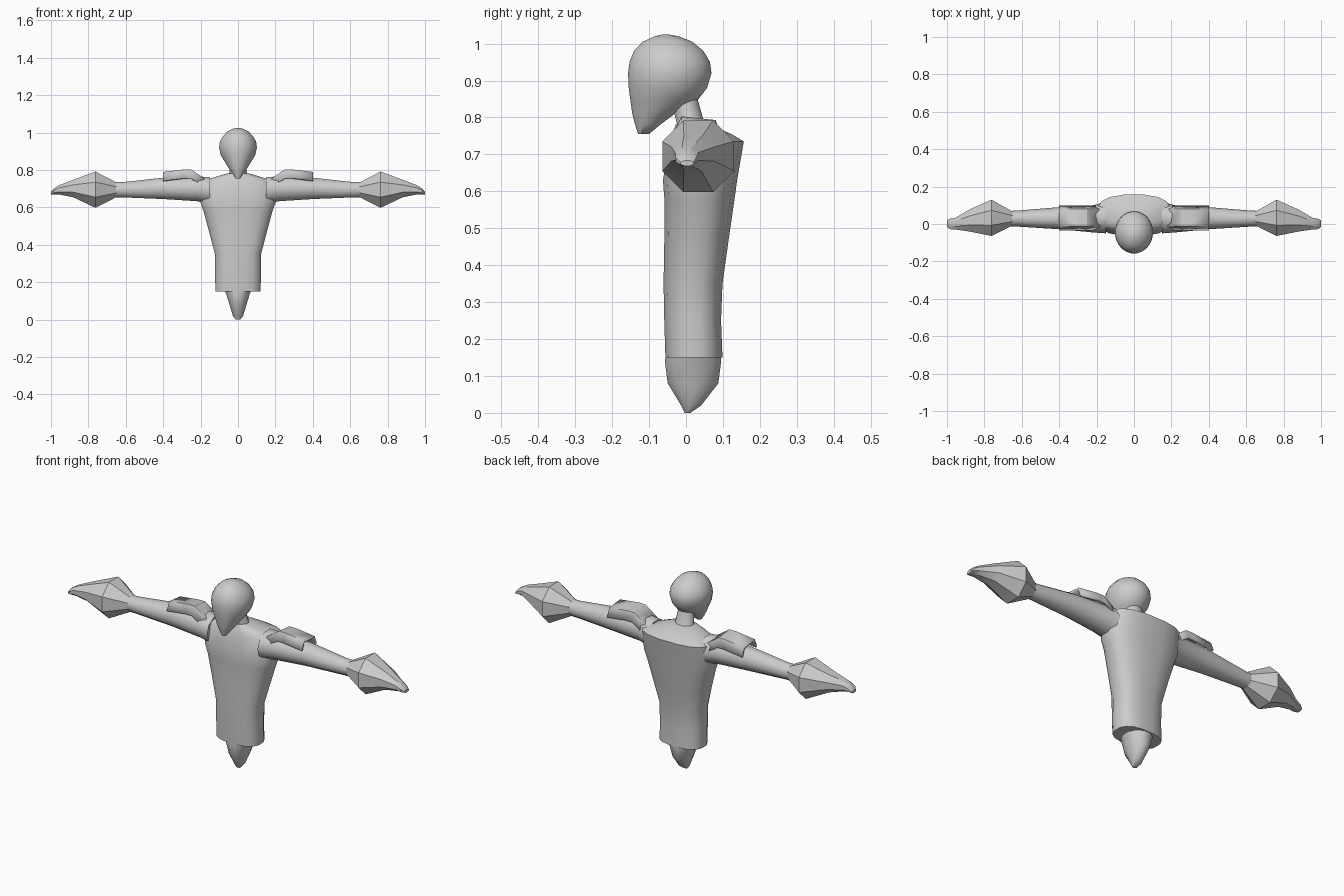
import bpy, bmesh, math


def finish(name, bm, angle=40, mirror=False):
    bmesh.ops.recalc_face_normals(bm, faces=bm.faces)
    me = bpy.data.meshes.new(name)
    bm.to_mesh(me)
    bm.free()
    me.shade_smooth()
    me.set_sharp_from_angle(angle=math.radians(angle))
    ob = bpy.data.objects.new(name, me)
    bpy.context.collection.objects.link(ob)
    if mirror:
        mod = ob.modifiers.new("mirror", 'MIRROR')
        mod.use_mirror_merge = False
    return ob


def loft(name, rings, n, power=2.0, along_x=False, angle=40):
    """Ring: (position, half width or (lo, hi), (y lo, y hi)); capped ends."""
    bm = bmesh.new()
    loops = []
    for pos, w, y in rings:
        lo, hi = w if isinstance(w, tuple) else (-w, w)
        loop = []
        for i in range(n):
            a = 2 * math.pi * (i + 0.5) / n
            c, s = math.cos(a), math.sin(a)
            c = math.copysign(abs(c) ** (2 / power), c)
            s = math.copysign(abs(s) ** (2 / power), s)
            u = (lo + hi) / 2 + c * (hi - lo) / 2
            v = (y[0] + y[1]) / 2 + s * (y[1] - y[0]) / 2
            loop.append(bm.verts.new((pos, v, u) if along_x else (u, v, pos)))
        loops.append(loop)
    for a, b in zip(loops, loops[1:]):
        for i in range(n):
            j = (i + 1) % n
            bm.faces.new((a[i], a[j], b[j], b[i]))
    bm.faces.new(loops[0])
    bm.faces.new(loops[-1])
    return finish(name, bm, angle, along_x)


# Head with pointed jaw
loft("head", [
    (0.755, 0.012, (-0.13, -0.10)), (0.78, 0.03, (-0.138, -0.07)),
    (0.81, 0.05, (-0.146, -0.03)), (0.85, 0.075, (-0.152, 0.035)),
    (0.88, 0.093, (-0.156, 0.058)), (0.92, 0.102, (-0.158, 0.07)),
    (0.95, 0.098, (-0.154, 0.066)), (0.98, 0.082, (-0.142, 0.048)),
    (1.005, 0.058, (-0.118, 0.018)), (1.02, 0.03, (-0.085, -0.02)),
    (1.025, 0.008, (-0.063, -0.048))], 24, angle=60)

# Neck
loft("neck", [(0.73, 0.075, (-0.03, 0.08)), (0.78, 0.05, (-0.025, 0.052)),
              (0.86, 0.04, (-0.045, 0.03))], 12)

# Jacket body, widening to the shoulders with a ridge across the upper back
loft("torso", [
    (0.15, 0.123, (-0.057, 0.10)), (0.25, 0.124, (-0.06, 0.096)),
    (0.35, 0.125, (-0.062, 0.10)), (0.47, 0.157, (-0.06, 0.117)),
    (0.58, 0.187, (-0.06, 0.133)), (0.63, 0.205, (-0.064, 0.14)),
    (0.735, 0.20, (-0.045, 0.158)), (0.755, 0.15, (-0.038, 0.125)),
    (0.782, 0.06, (-0.028, 0.06))], 16, power=2.6)

# Tapered lower body
loft("pelvis", [
    (0.0, 0.012, (-0.004, 0.012)), (0.02, 0.028, (-0.014, 0.042)),
    (0.08, 0.047, (-0.052, 0.09)), (0.14, 0.066, (-0.06, 0.098)),
    (0.17, 0.08, (-0.055, 0.096))], 12)

# Upper arms
loft("arm", [
    (0.15, (0.615, 0.765), (-0.05, 0.12)), (0.22, (0.63, 0.77), (-0.045, 0.10)),
    (0.40, (0.642, 0.762), (-0.028, 0.09)), (0.62, (0.652, 0.737), (-0.014, 0.072)),
    (0.67, (0.652, 0.737), (-0.012, 0.07))], 10, along_x=True)

# Flared cuffs narrowing into the hands
loft("cuff", [
    (0.65, (0.652, 0.737), (-0.012, 0.07)), (0.762, (0.59, 0.80), (-0.072, 0.138)),
    (0.88, (0.65, 0.752), (-0.045, 0.082)), (0.955, (0.667, 0.722), (-0.032, 0.036)),
    (0.985, (0.668, 0.702), (-0.03, 0.03)), (1.0, (0.668, 0.684), (-0.016, 0.022))],
    8, along_x=True, angle=30)

# Shoulder plates draped over the arms
bm = bmesh.new()
rows = []
for x, z in ((0.18, 0.755), (0.25, 0.803), (0.29, 0.803), (0.40, 0.79)):
    rows.append([bm.verts.new((x, y, z + d)) for y, d in
                 ((-0.034, -0.045), (-0.012, 0.0), (0.08, -0.01), (0.098, -0.055))])
for a, b in zip(rows, rows[1:]):
    for i in range(3):
        bm.faces.new((a[i], b[i], b[i + 1], a[i + 1]))
pad = finish("shoulder_plate", bm, 30, True)
solid = pad.modifiers.new("thickness", 'SOLIDIFY')
solid.thickness = 0.012
solid.offset = -1
